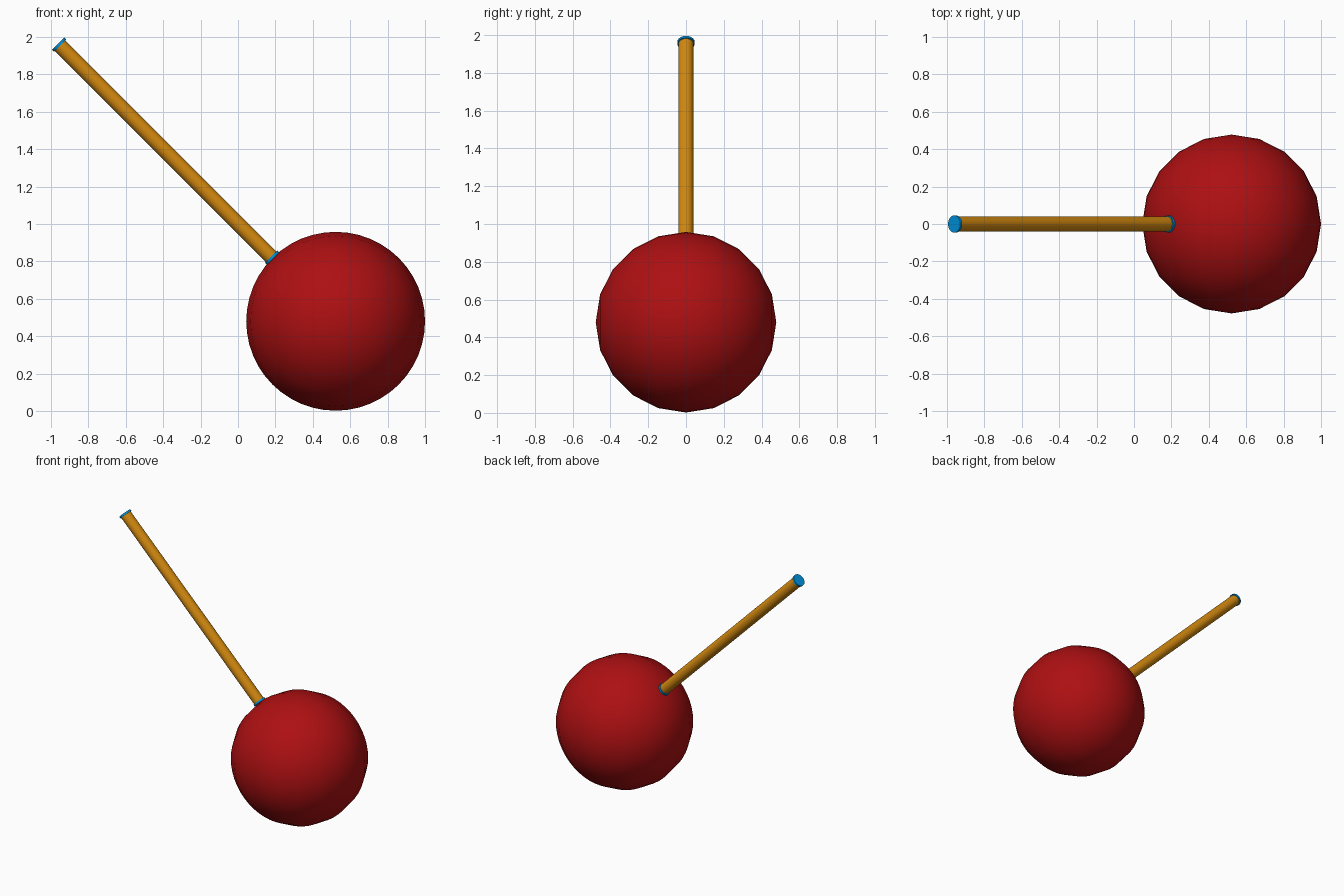
import bpy, math
from mathutils import Vector, Matrix

if "Cube" in bpy.data.objects:
    bpy.data.objects.remove(bpy.data.objects["Cube"])

CENTRE = Vector((0.522, 0, 0.48))
AXIS = Vector((-1, 0, 1)).normalized()


def finish(name, color, angle):
    ob = bpy.context.object
    ob.name = name
    mat = bpy.data.materials.new(name + "_paint")
    mat.diffuse_color = (*color, 1)
    mat.use_nodes = True
    mat.node_tree.nodes["Principled BSDF"].inputs["Base Color"].default_value = mat.diffuse_color
    ob.data.materials.append(mat)
    bpy.ops.object.shade_smooth_by_angle(angle=math.radians(angle))
    return ob


def rod(name, start, end, radius, color):
    # cylinder along the tilted axis, measured from the ball centre
    bpy.ops.mesh.primitive_cylinder_add(
        vertices=32, radius=radius, depth=end - start,
        location=CENTRE + AXIS * (start + end) / 2,
        rotation=AXIS.to_track_quat('Z', 'Y').to_euler())
    return finish(name, color, 40)


# Ball, poles along y
bpy.ops.mesh.primitive_uv_sphere_add(segments=48, ring_count=10, radius=0.478,
                                     location=CENTRE,
                                     rotation=(math.pi / 2, 0, 0))
finish("ball", (0.42, 0.005, 0.006), 60)

# Stick with a thin collar at each end
rod("stick", 0.475, 2.09, 0.04, (0.65, 0.25, 0.005))
rod("lower_collar", 0.474, 0.488, 0.046, (0.0, 0.3, 0.75))
rod("upper_collar", 2.084, 2.098, 0.046, (0.0, 0.3, 0.75))
